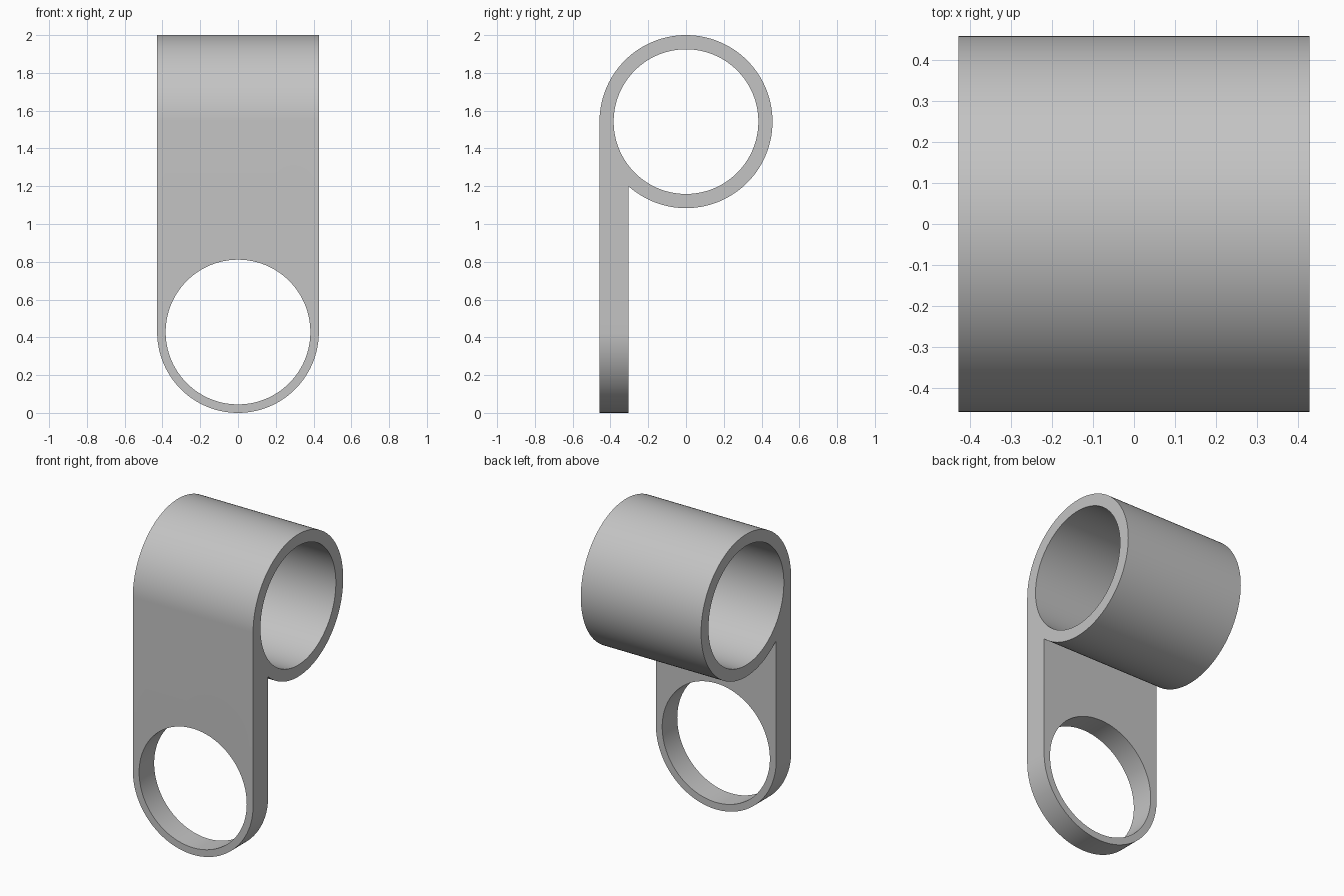
import bpy, bmesh
from math import sin, cos, radians
from mathutils import Vector

cube = bpy.data.objects.get("Cube")
if cube:
    bpy.data.objects.remove(cube, do_unlink=True)

RING_R, BORE_R, RING_Z = 0.458, 0.383, 1.542
HALF_W, HOLE_Z = 0.428, 0.428
FRONT, BACK = -0.458, -0.305

grey = bpy.data.materials.new("light_grey")
grey.use_nodes = True
grey.diffuse_color = (0.55, 0.55, 0.55, 1)
grey.node_tree.nodes["Principled BSDF"].inputs["Base Color"].default_value = (0.55, 0.55, 0.55, 1)


def arc(radius, z, start, end, steps):
    """Points on an arc in a vertical plane, angles in degrees."""
    angles = [radians(start + (end - start) * i / steps) for i in range(steps + 1)]
    return [(radius * cos(a), z + radius * sin(a)) for a in angles]


def prism(name, outline, axis, depth=1.0):
    """Extrude an outline along x or y, centred on the origin."""
    bm = bmesh.new()
    if axis == 'X':
        verts = [bm.verts.new((-depth, u, v)) for u, v in outline]
        move = Vector((2 * depth, 0, 0))
    else:
        verts = [bm.verts.new((u, -depth, v)) for u, v in outline]
        move = Vector((0, 2 * depth, 0))
    face = bm.faces.new(verts)
    made = bmesh.ops.extrude_face_region(bm, geom=[face])["geom"]
    bmesh.ops.translate(bm, vec=move, verts=[g for g in made if isinstance(g, bmesh.types.BMVert)])
    bmesh.ops.recalc_face_normals(bm, faces=bm.faces)
    mesh = bpy.data.meshes.new(name)
    bm.to_mesh(mesh)
    bm.free()
    mesh.materials.append(grey)
    obj = bpy.data.objects.new(name, mesh)
    bpy.context.collection.objects.link(obj)
    return obj


def combine(target, tool, operation):
    """Apply a boolean and discard the helper."""
    mod = target.modifiers.new(operation, 'BOOLEAN')
    mod.operation, mod.object, mod.solver = operation, tool, 'EXACT'
    bpy.context.view_layer.objects.active = target
    bpy.ops.object.modifier_apply(modifier=mod.name)
    bpy.data.objects.remove(tool, do_unlink=True)


# Side silhouette: ring with a plate hanging tangent from its front
side = arc(RING_R, RING_Z, 180, -131.75, 140) + [(BACK, -0.2), (FRONT, -0.2)]
bracket = prism("ring_bracket", side, 'X')

# Front silhouette: straight sides with a rounded bottom
front = arc(HALF_W, HOLE_Z, 180, 360, 80) + [(HALF_W, 2.2), (-HALF_W, 2.2)]
combine(bracket, prism("front_outline", front, 'Y'), 'INTERSECT')

# Sideways bore through the ring and round hole through the plate
bore = arc(BORE_R, RING_Z, 0, 360, 144)[:-1]
combine(bracket, prism("bore_cutter", bore, 'X'), 'DIFFERENCE')
hole = arc(BORE_R, HOLE_Z, 0, 360, 144)[:-1]
combine(bracket, prism("hole_cutter", hole, 'Y', 0.6), 'DIFFERENCE')

bpy.ops.object.select_all(action='DESELECT')
bracket.select_set(True)
bpy.context.view_layer.objects.active = bracket
bpy.ops.object.shade_smooth_by_angle(angle=radians(30))
